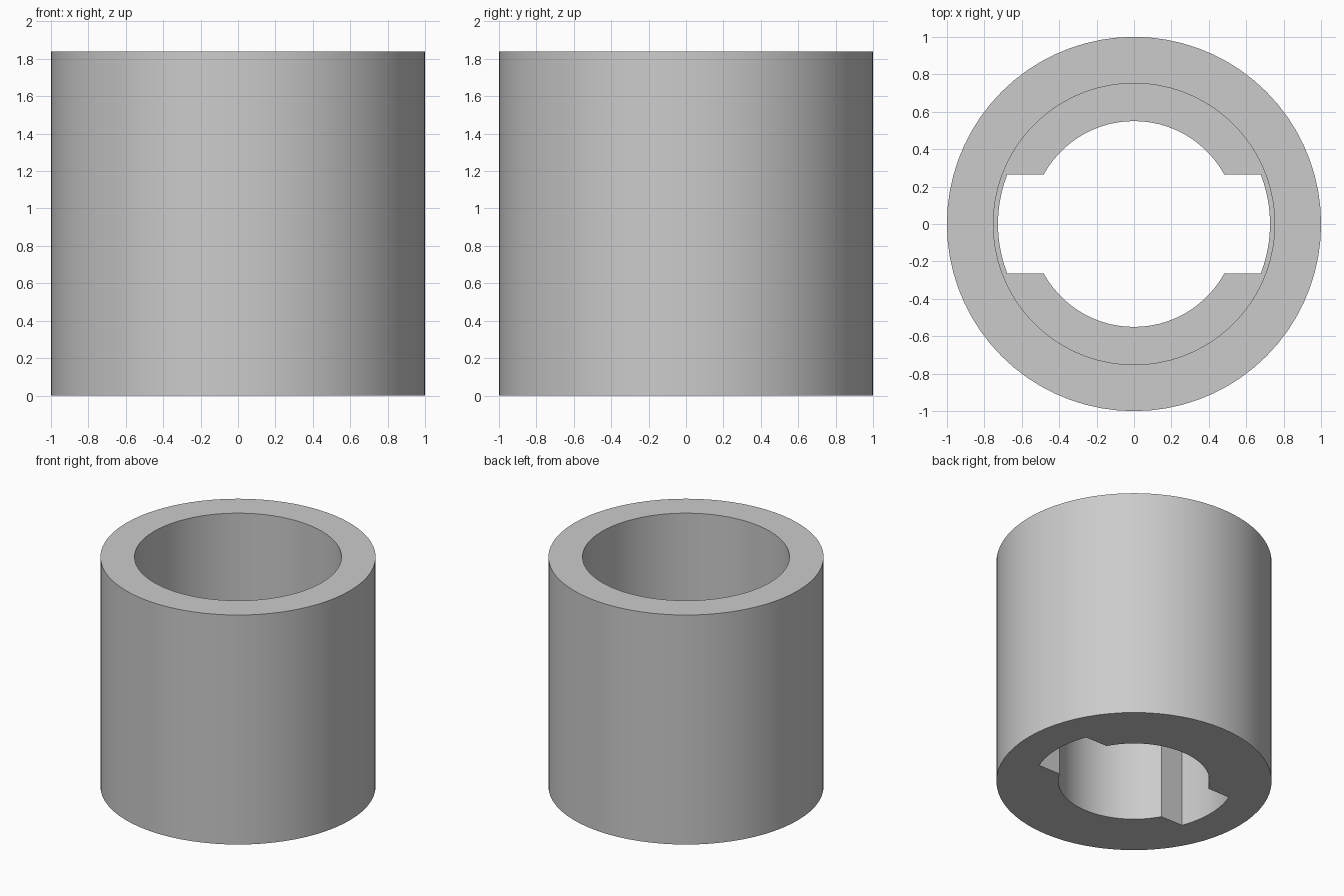
import bpy, bmesh
from math import pi, sin, cos, asin, radians

cube = bpy.data.objects.get("Cube")
if cube:
    bpy.data.objects.remove(cube, do_unlink=True)

HEIGHT, LEDGE = 1.84, 0.9
OUTER, BORE, HOLE, KEYWAY = 1.0, 0.752, 0.55, 0.727
KEY_HALF = 0.265

grey = bpy.data.materials.new("plain grey")
grey.use_nodes = True
grey.diffuse_color = (0.6, 0.6, 0.6, 1)
grey.node_tree.nodes["Principled BSDF"].inputs["Base Color"].default_value = (0.6, 0.6, 0.6, 1)


def arc(radius, start, end, steps):
    return [(radius * cos(start + (end - start) * i / steps),
             radius * sin(start + (end - start) * i / steps)) for i in range(steps + 1)]


def prism(name, outline, bottom, top):
    """Extrude a closed outline from bottom to top."""
    bm = bmesh.new()
    base = bm.faces.new([bm.verts.new((x, y, bottom)) for x, y in outline])
    moved = bmesh.ops.extrude_face_region(bm, geom=[base])["geom"]
    bmesh.ops.translate(bm, vec=(0, 0, top - bottom),
                        verts=[v for v in moved if isinstance(v, bmesh.types.BMVert)])
    bmesh.ops.recalc_face_normals(bm, faces=bm.faces)
    mesh = bpy.data.meshes.new(name)
    bm.to_mesh(mesh)
    bm.free()
    mesh.materials.append(grey)
    obj = bpy.data.objects.new(name, mesh)
    bpy.context.collection.objects.link(obj)
    return obj


def circle(radius):
    return arc(radius, 0, 2 * pi, 72)[:-1]


# Outer sleeve
sleeve = prism("sleeve", circle(OUTER), 0, HEIGHT)

# Wide upper bore
bore = prism("bore_cutter", circle(BORE), LEDGE, HEIGHT + 0.1)

# Narrow lower hole with a keyway on each side
wide, narrow = asin(KEY_HALF / KEYWAY), asin(KEY_HALF / HOLE)
outline = []
for turn in (0, pi):
    outline += arc(KEYWAY, turn - wide, turn + wide, 10)
    outline += arc(HOLE, turn + narrow, turn + pi - narrow, 26)
keyed_hole = prism("keyed_hole_cutter", outline, -0.1, LEDGE + 0.1)

# Cut both openings, then drop the cutters
bpy.ops.object.select_all(action="DESELECT")
bpy.context.view_layer.objects.active = sleeve
sleeve.select_set(True)
for cutter in (bore, keyed_hole):
    cutter.hide_render = True
    cut = sleeve.modifiers.new(cutter.name, "BOOLEAN")
    cut.operation, cut.solver, cut.object = "DIFFERENCE", "EXACT", cutter
    bpy.ops.object.modifier_apply(modifier=cut.name)
    bpy.data.objects.remove(cutter, do_unlink=True)

bpy.ops.object.shade_smooth_by_angle(angle=radians(30))
